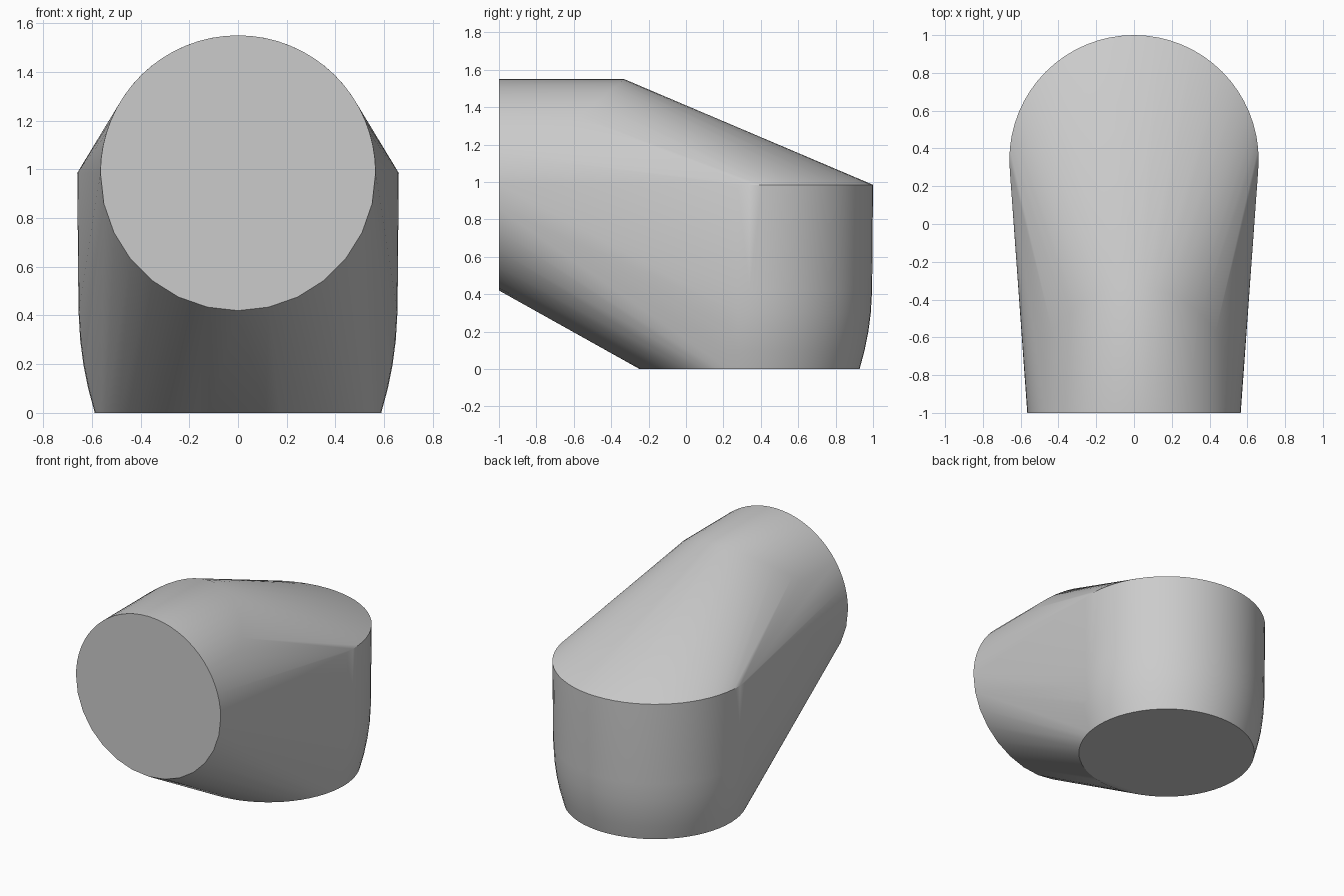
import bpy, bmesh
from math import sin, cos, pi

if "Cube" in bpy.data.objects:
    bpy.data.objects.remove(bpy.data.objects["Cube"])

RIM_Z, PIPE_R, BODY_Y = 0.985, 0.565, 0.34

grey = bpy.data.materials.new("light grey")
grey.use_nodes = True
colour = (0.6, 0.6, 0.6, 1)
grey.diffuse_color = colour
grey.node_tree.nodes["Principled BSDF"].inputs["Base Color"].default_value = colour


def arc(start, end, steps):
    return [start + (end - start) * i / steps for i in range(steps + 1)]


bm = bmesh.new()

# Round front opening: fine upper half, coarser lower half
for a in arc(0, pi, 32) + arc(pi, 2 * pi, 14)[1:-1]:
    bm.verts.new((PIPE_R * cos(a), -1, RIM_Z + PIPE_R * sin(a)))

# Slanted upper end of the pipe
for a in arc(0.1 * pi, 0.9 * pi, 26):
    drop = PIPE_R * (1 - sin(a))
    bm.verts.new((PIPE_R * cos(a), -0.33 - 1.2 * drop, RIM_Z + PIPE_R * sin(a)))

# Upright round body, tapering in a curve towards the base
for z, r in ((0, 0.588), (0.1, 0.615), (0.2, 0.635), (0.3, 0.648), (0.42, 0.655), (RIM_Z, 0.66)):
    for a in arc(0, 2 * pi, 64)[:-1]:
        bm.verts.new((r * cos(a), BODY_Y + r * sin(a), z))

# Stretch one skin over all the sections
hull = bmesh.ops.convex_hull(bm, input=bm.verts)
spare = {v for v in hull["geom_interior"] + hull["geom_unused"]
         if isinstance(v, bmesh.types.BMVert) and v.is_valid}
bmesh.ops.delete(bm, geom=list(spare), context="VERTS")
bmesh.ops.dissolve_limit(bm, angle_limit=0.002, verts=bm.verts, edges=bm.edges)
bmesh.ops.recalc_face_normals(bm, faces=bm.faces)

mesh = bpy.data.meshes.new("elbow_body")
bm.to_mesh(mesh)
bm.free()
mesh.materials.append(grey)
body = bpy.data.objects.new("elbow_body", mesh)
bpy.context.collection.objects.link(body)
bpy.context.view_layer.objects.active = body
body.select_set(True)
bpy.ops.object.shade_smooth_by_angle(angle=pi / 6)
